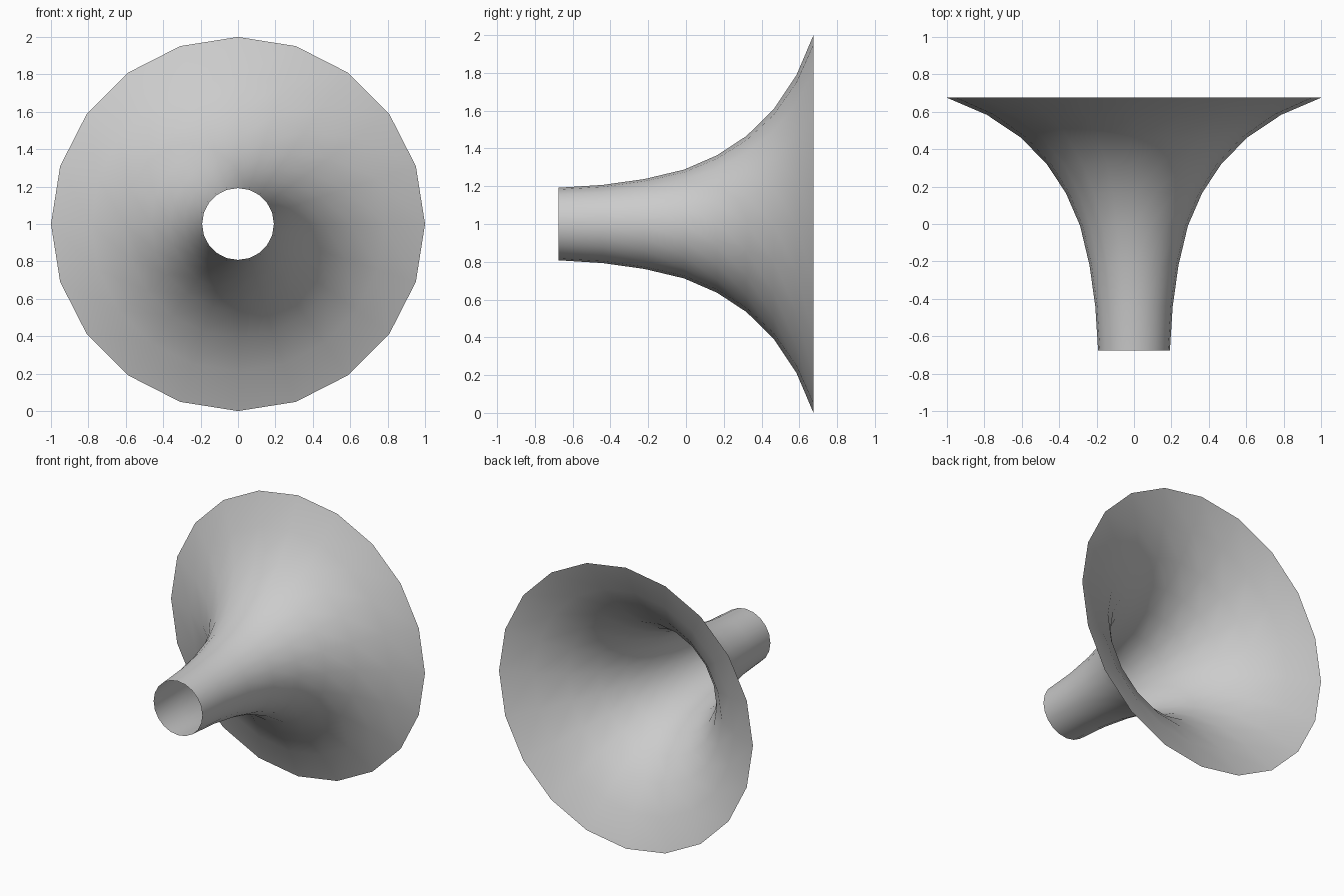
import bpy, bmesh, math

if "Cube" in bpy.data.objects:
    bpy.data.objects.remove(bpy.data.objects["Cube"])

SIDES = 20
# Flare profile: (position along y, radius)
PROFILE = [(-0.675, 0.192), (-0.44, 0.207), (-0.22, 0.238), (-0.01, 0.288),
           (0.165, 0.364), (0.32, 0.466), (0.462, 0.605), (0.584, 0.787),
           (0.675, 1.0)]

# Open, single-walled horn swept around the y axis
bm = bmesh.new()
rings = []
for y, r in PROFILE:
    rings.append([bm.verts.new((r * math.sin(math.tau * i / SIDES), y,
                                1 + r * math.cos(math.tau * i / SIDES)))
                  for i in range(SIDES)])
for a, b in zip(rings, rings[1:]):
    for i in range(SIDES):
        j = (i + 1) % SIDES
        face = bm.faces.new((a[i], b[i], b[j], a[j]))
        face.smooth = True

# Point the normals to the outside of the horn
bm.normal_update()
f = bm.faces[:][0]
c = f.calc_center_median()
if f.normal.x * c.x + f.normal.z * (c.z - 1) < 0:
    bmesh.ops.reverse_faces(bm, faces=bm.faces[:])

mesh = bpy.data.meshes.new("flared_horn")
bm.to_mesh(mesh)
bm.free()
horn = bpy.data.objects.new("flared_horn", mesh)
bpy.context.collection.objects.link(horn)
